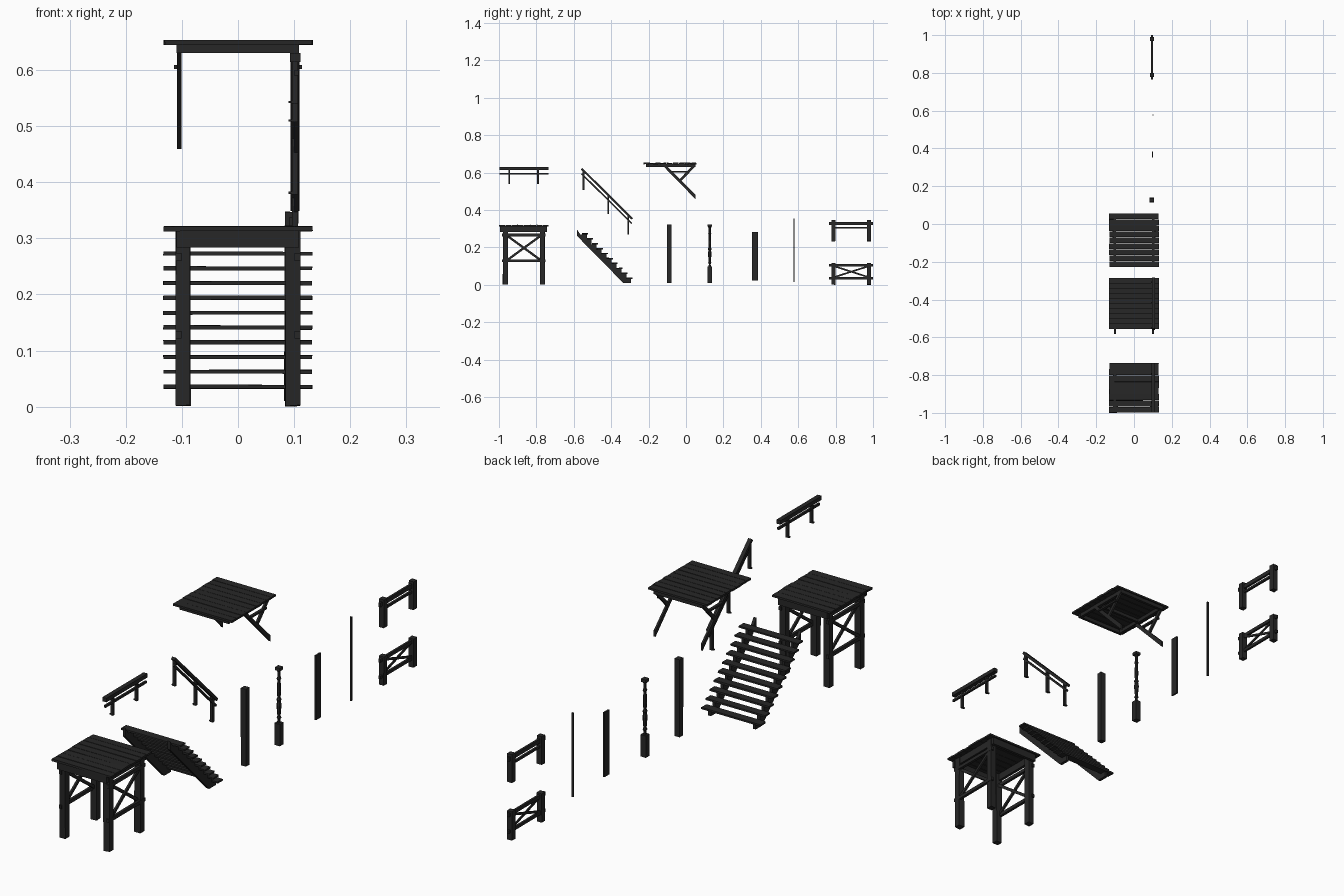
import bpy, bmesh, math, random
from mathutils import Vector, Matrix

if "Cube" in bpy.data.objects:
    bpy.data.objects.remove(bpy.data.objects["Cube"])
random.seed(4)

mat = bpy.data.materials.new("dark_timber")
mat.diffuse_color = (0.02, 0.02, 0.02, 1)
mat.use_nodes = True
mat.node_tree.nodes["Principled BSDF"].inputs["Base Color"].default_value = mat.diffuse_color


def finish(name, bm):
    bmesh.ops.recalc_face_normals(bm, faces=bm.faces)
    me = bpy.data.meshes.new(name)
    bm.to_mesh(me)
    bm.free()
    me.materials.append(mat)
    ob = bpy.data.objects.new(name, me)
    bpy.context.collection.objects.link(ob)
    return ob


def box(name, x, y, z, jit=0.0):
    """Axis aligned block given (min, max) pairs, optional hand-cut wobble."""
    bm = bmesh.new()
    bmesh.ops.create_cube(bm, size=1)
    for v in bm.verts:
        v.co = [r[0] + (c + 0.5) * (r[1] - r[0]) for r, c in zip((x, y, z), v.co)]
        v.co += Vector([random.uniform(-jit, jit) for _ in range(3)])
    return finish(name, bm)


def bar(name, x, a, b, wx, h):
    """Straight timber in the y-z plane from a to b."""
    d = Vector((0, b[0] - a[0], b[1] - a[1]))
    ang = math.atan2(d.z, d.y)
    bm = bmesh.new()
    m = (Matrix.Translation((x, (a[0] + b[0]) / 2, (a[1] + b[1]) / 2))
         @ Matrix.Rotation(ang, 4, 'X') @ Matrix.Diagonal((wx, d.length, h, 1)))
    bmesh.ops.create_cube(bm, size=1, matrix=m)
    return finish(name, bm)


def prism(name, pts, x0, x1):
    """Extrude a y-z outline along x."""
    bm = bmesh.new()
    f = bm.faces.new([bm.verts.new((x0, y, z)) for y, z in pts])
    g = bmesh.ops.extrude_face_region(bm, geom=[f])
    bmesh.ops.translate(bm, vec=(x1 - x0, 0, 0),
                        verts=[v for v in g['geom'] if isinstance(v, bmesh.types.BMVert)])
    return finish(name, bm)


def planks(name, n, y0, y1, z0, z1):
    p = (y1 - y0) / n
    for i in range(n):
        e = random.uniform(0, 0.003)
        box(f"{name}_{i + 1}", (-0.133 + e, 0.133 - random.uniform(0, 0.003)),
            (y0 + i * p + 0.001, y0 + (i + 1) * p - 0.001), (z0, z1), 0.0006)


def frame(name, y0, y1, z0, z1, t):
    for s in (-1, 1):
        c = s * 0.102
        box(f"{name}_side_beam", (c - t / 2, c + t / 2), (y0, y1), (z0, z1))
    for ya in (y0, y1 - t):
        box(f"{name}_end_beam", (-0.11, 0.109), (ya, ya + t), (z0, z1))


# Platform: deck, frame, posts and cross bracing on both sides
planks("platform_plank", 8, -1.0, -0.735, 0.313, 0.321)
frame("platform", -0.995, -0.742, 0.284, 0.314, 0.012)
for s in (-1, 1):
    x = s * 0.098
    for y in (-0.966, -0.768):
        box("platform_post", (x - 0.013, x + 0.013), (y - 0.013, y + 0.013), (0.002, 0.313), 0.0012)
    for z in (0.128, 0.267):
        bar("platform_side_rail", s * 0.106, (-0.983, z), (-0.750, z), 0.011, 0.014)
    bar("platform_brace", s * 0.103, (-0.955, 0.133), (-0.778, 0.262), 0.008, 0.012)
    bar("platform_brace", s * 0.097, (-0.955, 0.262), (-0.778, 0.133), 0.008, 0.012)

# Staircase: toothed stringers and ten treads
step = 0.0264
outline = [(-0.583, 0.262), (-0.335, 0.010), (-0.293, 0.010)]
for i in range(10):
    y, z = -0.293 - i * step, 0.032 + i * step
    outline += [(y, z), (y - step, z)]
outline += [(-0.583, 0.297)]
outline[-2] = (-0.565, 0.27)
for s in (-1, 1):
    prism("stair_stringer", outline, s * 0.1 - 0.006, s * 0.1 + 0.006)
for i in range(10):
    y, z = -0.304 - i * step, 0.035 + i * step
    box(f"stair_tread_{i + 1}", (-0.133, 0.132), (y - 0.015, y + 0.018), (z - 0.003, z + 0.004), 0.0007)


def foot_post(name, y, z0, z1):
    box(name, (0.096, 0.107), (y - 0.005, y + 0.005), (z0, z1))
    box(name + "_peg", (0.090, 0.097), (y - 0.004, y + 0.004), (z0 + 0.001, z0 + 0.005))


# Platform handrail
bar("platform_handrail", 0.102, (-0.998, 0.622), (-0.735, 0.622), 0.018, 0.016)
bar("platform_lower_rail", 0.104, (-0.998, 0.595), (-0.735, 0.595), 0.008, 0.009)
for y in (-0.945, -0.792):
    foot_post("platform_rail_post", y, 0.54, 0.618)

# Stair handrail
bar("stair_handrail", 0.102, (-0.558, 0.621), (-0.287, 0.353), 0.016, 0.011)
bar("stair_lower_rail", 0.104, (-0.558, 0.594), (-0.290, 0.329), 0.008, 0.008)
for y, z in ((-0.549, 0.507), (-0.416, 0.378), (-0.309, 0.27)):
    foot_post("stair_rail_post", y, z, z + 0.103)

# Awning roof: planks, frame and side brackets
planks("roof_plank", 9, -0.229, 0.056, 0.645, 0.653)
frame("roof", -0.215, 0.050, 0.630, 0.646, 0.011)
box("roof_mid_beam", (-0.1, 0.1), (-0.10, -0.09), (0.632, 0.646))
for s in (-1, 1):
    x = s * 0.105
    prism("roof_strut", [(-0.119, 0.632), (-0.100, 0.632), (0.050, 0.484), (0.050, 0.459)],
          x - 0.004, x + 0.004)
    bar("roof_counter_strut", x, (-0.036, 0.553), (0.042, 0.636), 0.008, 0.014)
    bar("roof_tie", s * 0.108, (-0.086, 0.605), (0.022, 0.605), 0.012, 0.007)

# Loose square post, flat board and thin rod
box("loose_post", (0.083, 0.106), (-0.101, -0.078), (0.010, 0.322), 0.0008)
box("loose_board", (0.094, 0.101), (0.353, 0.385), (0.023, 0.283))
box("loose_rod", (0.097, 0.104), (0.574, 0.580), (0.016, 0.355))

# Turned post: square base, lathed shaft, square cap
box("turned_post_base", (0.082, 0.106), (0.115, 0.139), (0.010, 0.098))
profile = [(0.006, 0.098), (0.005, 0.112), (0.009, 0.118), (0.006, 0.126), (0.008, 0.150),
           (0.010, 0.168), (0.007, 0.185), (0.010, 0.192), (0.006, 0.20), (0.008, 0.225),
           (0.006, 0.27), (0.009, 0.276), (0.006, 0.284), (0.006, 0.305), (0.011, 0.312)]
bm = bmesh.new()
rings = [[bm.verts.new((0.094 + r * math.cos(k * math.pi / 4), 0.127 + r * math.sin(k * math.pi / 4), z))
          for k in range(8)] for r, z in profile]
for lo, hi in zip(rings, rings[1:]):
    for k in range(8):
        bm.faces.new((lo[k], lo[k - 1], hi[k - 1], hi[k]))
finish("turned_post_shaft", bm)
box("turned_post_cap", (0.083, 0.105), (0.116, 0.138), (0.311, 0.323))

# Two railing sections with heavy posts
for y in (0.789, 0.979):
    for z0, z1 in ((0.233, 0.347), (0.001, 0.117)):
        box("railing_post", (0.084, 0.106), (y - 0.011, y + 0.011), (z0, z1), 0.0006)
for z, h in ((0.329, 0.017), (0.305, 0.009), (0.104, 0.014), (0.036, 0.012)):
    o = 0.0 if z == 0.305 else 0.017
    bar("railing_rail", 0.095, (0.782 - o, z), (0.983 + o, z), 0.009, h)
for x, za, zb in ((0.092, 0.043, 0.098), (0.097, 0.098, 0.043)):
    bar("railing_cross", x, (0.798, za), (0.970, zb), 0.005, 0.009)
